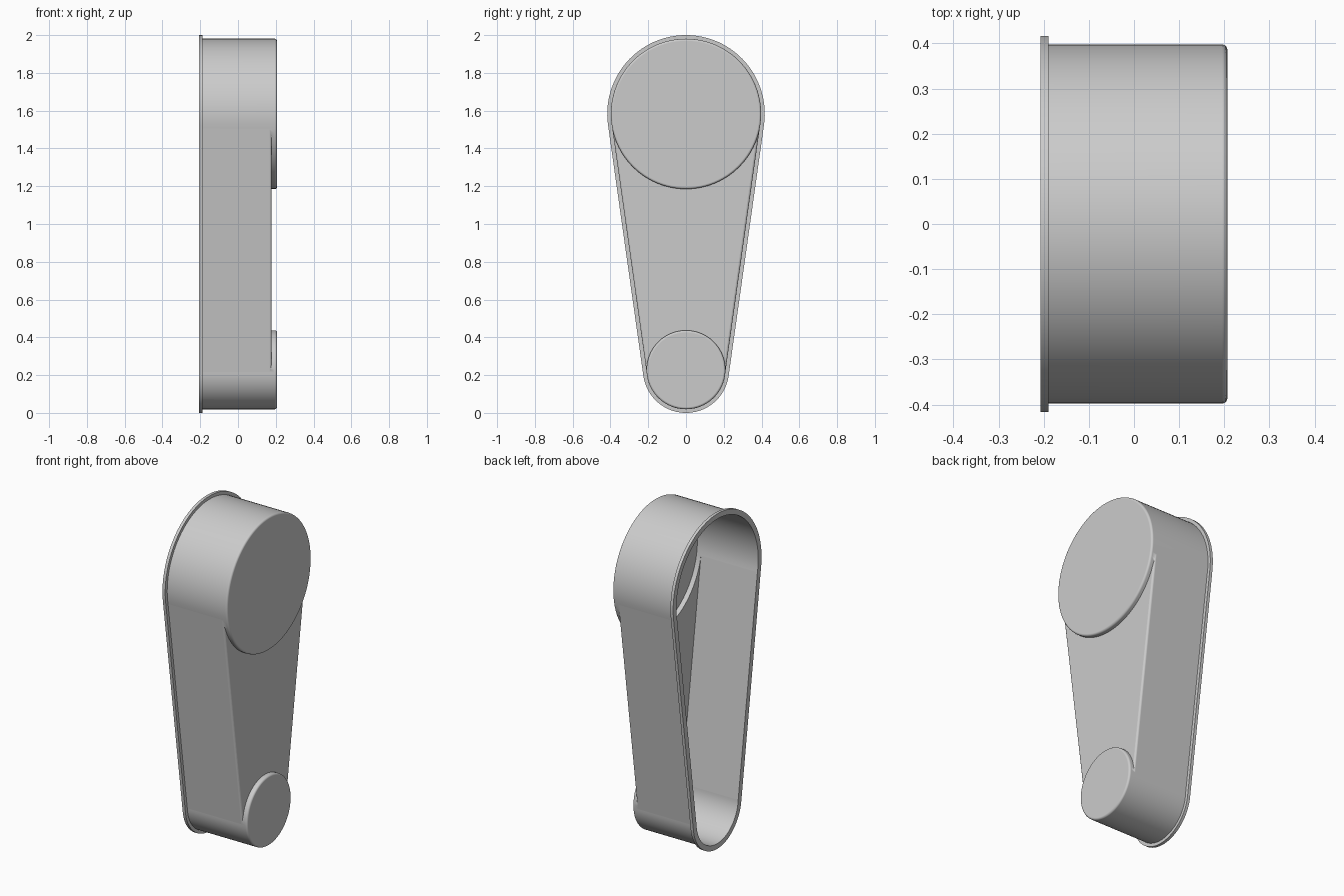
import bpy, bmesh, math

cube = bpy.data.objects.get("Cube")
if cube:
    bpy.data.objects.remove(cube, do_unlink=True)

# Key sizes: two wheel housings joined by tangent sides
TOP_Z, TOP_R = 1.583, 0.397
LOW_Z, LOW_R = 0.228, 0.208
BACK, PLATE, FRONT = -0.207, 0.178, 0.207
WALL, LIP, ROUND = 0.012, 0.02, 0.012
PHI = math.asin((TOP_R - LOW_R) / (TOP_Z - LOW_Z))

grey = bpy.data.materials.new("light grey")
grey.use_nodes = True
colour = (0.6, 0.6, 0.6, 1)
grey.diffuse_color = colour
grey.node_tree.nodes["Principled BSDF"].inputs["Base Color"].default_value = colour


def arc(z, r, start, end, n):
    """Points (y, z) along an arc, both ends included."""
    angles = [start + (end - start) * i / n for i in range(n + 1)]
    return [(r * math.cos(a), z + r * math.sin(a)) for a in angles]


def belt_outline(grow):
    """Two arcs whose ends are joined by the tangent lines."""
    return (arc(TOP_Z, TOP_R + grow, -PHI, math.pi + PHI, 56)
            + arc(LOW_Z, LOW_R + grow, math.pi + PHI, 2 * math.pi - PHI, 40))


def circle(z, r, n=96):
    return arc(z, r, 0, 2 * math.pi, n)[:-1]


def prism(name, outline, x0, x1, rounding=0):
    """Extrude an outline along x, rounding its outer (+x) rim."""
    bm = bmesh.new()
    base = bm.faces.new([bm.verts.new((x0, y, z)) for y, z in outline])
    made = bmesh.ops.extrude_face_region(bm, geom=[base], use_keep_orig=True)
    moved = [v for v in made["geom"] if isinstance(v, bmesh.types.BMVert)]
    bmesh.ops.translate(bm, verts=moved, vec=(x1 - x0, 0, 0))
    bmesh.ops.recalc_face_normals(bm, faces=bm.faces)
    if rounding:
        rim = [e for e in bm.edges if all(abs(v.co.x - x1) < 1e-5 for v in e.verts)]
        bmesh.ops.bevel(bm, geom=rim, offset=rounding, segments=4,
                        profile=0.5, affect='EDGES')
    mesh = bpy.data.meshes.new(name)
    bm.to_mesh(mesh)
    bm.free()
    mesh.materials.append(grey)
    obj = bpy.data.objects.new(name, mesh)
    bpy.context.collection.objects.link(obj)
    return obj


def combine(target, tool, operation):
    mod = target.modifiers.new(operation.title(), 'BOOLEAN')
    mod.operation, mod.object, mod.solver = operation, tool, 'EXACT'
    bpy.ops.object.modifier_apply(modifier=mod.name)
    bpy.data.objects.remove(tool, do_unlink=True)


# Outer body with its raised round housings and rear flange
cover = prism("belt_cover", belt_outline(0), BACK + 0.005, PLATE, ROUND)
bpy.ops.object.select_all(action='DESELECT')
bpy.context.view_layer.objects.active = cover
cover.select_set(True)
housings = (("upper", TOP_Z, TOP_R), ("lower", LOW_Z, LOW_R))
for label, z, r in housings:
    combine(cover, prism(label + "_housing", circle(z, r + 0.0008), BACK + 0.01,
                         FRONT, ROUND), 'UNION')
combine(cover, prism("rear_flange", belt_outline(LIP), BACK, BACK + 0.018), 'UNION')

# Hollow interior, open at the rear
combine(cover, prism("body_hollow", belt_outline(-WALL), BACK - 0.05,
                     PLATE - WALL), 'DIFFERENCE')
for label, z, r in housings:
    combine(cover, prism(label + "_hollow", circle(z, r - WALL + 0.0008), BACK - 0.06,
                         FRONT - WALL), 'DIFFERENCE')

# Smooth curved walls, crisp edges and flat faces
bpy.ops.object.shade_smooth_by_angle(angle=math.radians(35))
normals = cover.modifiers.new("Weighted Normals", 'WEIGHTED_NORMAL')
normals.keep_sharp = True
